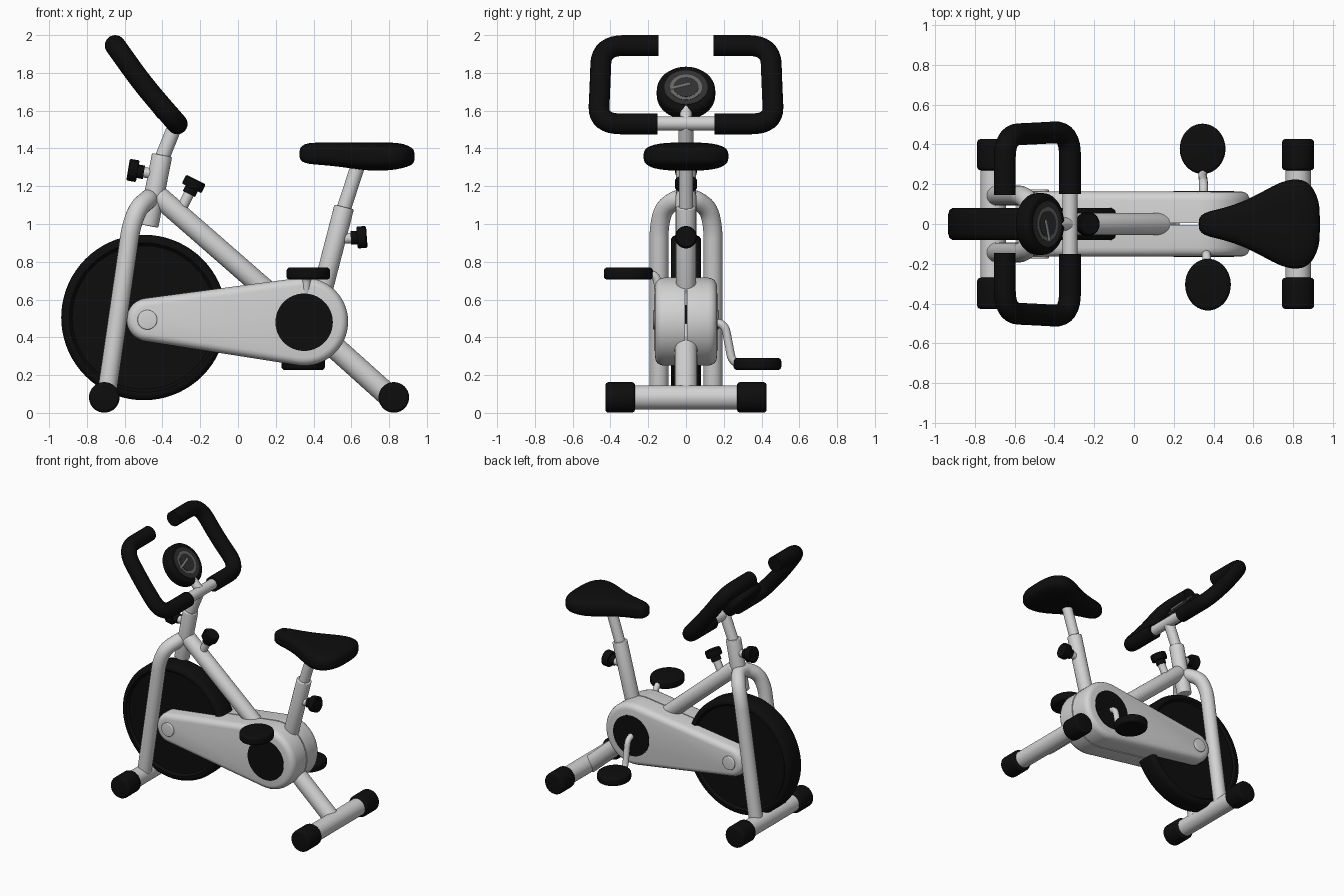
import bpy, bmesh, math
from mathutils import Vector, Matrix

if "Cube" in bpy.data.objects:
    bpy.data.objects.remove(bpy.data.objects["Cube"])

V = Vector


def material(name, v):
    m = bpy.data.materials.new(name)
    m.diffuse_color = (v, v, v, 1)
    m.use_nodes = True
    m.node_tree.nodes["Principled BSDF"].inputs["Base Color"].default_value = m.diffuse_color
    return m


WHITE = material("light grey paint", 0.65)
BLACK = material("black rubber", 0.004)
DARK = material("dark grey dial", 0.03)
MID = material("mid grey dial", 0.13)


def finish(name, bm, mat):
    bmesh.ops.recalc_face_normals(bm, faces=bm.faces)
    me = bpy.data.meshes.new(name)
    bm.to_mesh(me)
    bm.free()
    me.materials.append(mat)
    ob = bpy.data.objects.new(name, me)
    bpy.context.collection.objects.link(ob)
    bpy.ops.object.select_all(action='DESELECT')
    ob.select_set(True)
    bpy.context.view_layer.objects.active = ob
    bpy.ops.object.shade_smooth_by_angle(angle=math.radians(40))
    return ob


def skin(name, rings, mat):
    """Join a list of point rings into a closed, capped surface."""
    bm = bmesh.new()
    vs = [[bm.verts.new(p) for p in r] for r in rings]
    n = len(vs[0])
    for a, b in zip(vs, vs[1:]):
        for i in range(n):
            bm.faces.new((a[i], a[(i + 1) % n], b[(i + 1) % n], b[i]))
    bm.faces.new(vs[0])
    bm.faces.new(vs[-1])
    return finish(name, bm, mat)


def lathe(name, profile, origin, axis, mat, n=40, sy=1.0):
    """Spin (radius, height) pairs round an axis."""
    q = V((0, 0, 1)).rotation_difference(V(axis).normalized())
    rings = []
    for r, h in profile:
        rings.append([V(origin) + q @ V((r * math.cos(2 * math.pi * i / n),
                                         sy * r * math.sin(2 * math.pi * i / n), h)) for i in range(n)])
    return skin(name, rings, mat)


def puck(name, p0, p1, r, mat, b=0.0, n=40, sy=1.0):
    """Cylinder between two points with rounded rims."""
    d = V(p1) - V(p0)
    L = d.length
    if b:
        arc = [(b * math.sin(k * math.pi / 8), b * math.cos(k * math.pi / 8)) for k in range(5)]
        prof = [(r - b + s, b - c) for s, c in arc] + [(r - b + s, L - b + c) for s, c in reversed(arc)]
    else:
        prof = [(r, 0), (r, L)]
    return lathe(name, prof, p0, d, mat, n, sy)


def round_path(pts, rad, k=8):
    """Replace the corners of a polyline by smooth bends."""
    pts = [V(p) for p in pts]
    out = [pts[0]]
    for a, p, b in zip(pts, pts[1:], pts[2:]):
        r = min(rad, (a - p).length * 0.49, (b - p).length * 0.49)
        s, e = p + (a - p).normalized() * r, p + (b - p).normalized() * r
        for i in range(k + 1):
            t = i / k
            out.append(s * (1 - t) ** 2 + p * 2 * t * (1 - t) + e * t * t)
    return out + [pts[-1]]


def tube(name, pts, r, mat, bend=0.1, n=24):
    path = round_path(pts, bend)
    t0 = (path[1] - path[0]).normalized()
    u = t0.orthogonal().normalized()
    rings = []
    for i, p in enumerate(path):
        t = (path[min(i + 1, len(path) - 1)] - path[max(i - 1, 0)]).normalized()
        u = t0.rotation_difference(t) @ u
        t0 = t
        w = t.cross(u)
        rings.append([p + r * (u * math.cos(a) + w * math.sin(a))
                      for a in (2 * math.pi * j / n for j in range(n))])
    return skin(name, rings, mat)


# Flywheel with raised rim
half = [(0.38, 0.062), (0.395, 0.08), (0.415, 0.08), (0.43, 0.07), (0.438, 0.045)]
lathe("flywheel", [(0.03, -0.062)] + [(r, -h) for r, h in half] + half[::-1] + [(0.03, 0.062)],
      (-0.498, 0, 0.505), (0, 1, 0), BLACK, 72)

# Drive case: two teardrop halves with a seam, discs and axle bosses
A, RA, B, RB = V((-0.475, 0.493)), 0.115, V((0.35, 0.483)), 0.233
tilt = math.acos((RA - RB) / (B - A).length)
outline = []
for c, r, a0, a1 in ((B, RB, -tilt, tilt), (A, RA, tilt, 2 * math.pi - tilt)):
    a0, a1 = (a0 + 0, a1) if c is A else (-(tilt), tilt)
    outline += [(c.x + r * math.cos(a0 + (a1 - a0) * i / 32),
                 c.y + r * math.sin(a0 + (a1 - a0) * i / 32)) for i in range(33)]
for s, side in ((-1, "near"), (1, "far")):
    rings = []
    for inset, y in ((0, 0.004), (0, 0.118), (0.004, 0.136), (0.013, 0.151), (0.027, 0.16), (0.042, 0.163)):
        ring = []
        for i, (x, z) in enumerate(outline):
            c, r = (B, RB) if i < 33 else (A, RA)
            p = c + (V((x, z)) - c) * (1 - inset / r)
            ring.append((p.x, s * y, p.y))
        rings.append(ring)
    skin(side + "_case_half", rings, WHITE)
    puck(side + "_crank_disc", (0.35, s * 0.15, 0.48), (0.35, s * 0.167, 0.48), 0.152, BLACK, n=56)
    puck(side + "_axle_boss", (-0.48, s * 0.15, 0.493), (-0.48, s * 0.174, 0.493), 0.052, WHITE, 0.006)

# Front fork: an arched tube straddling the wheel
side_pts = [(-0.695, 0.143, 0.10), (-0.567, 0.143, 0.98), (-0.53, 0.12, 1.085), (-0.47, 0.04, 1.135)]
tube("front_fork", side_pts + [(x, -y, z) for x, y, z in reversed(side_pts)], 0.05, WHITE, 0.08)

# Feet with rubber end caps
for name, x in (("front", -0.708), ("rear", 0.825)):
    puck(name + "_foot_bar", (x, -0.4, 0.082), (x, 0.4, 0.082), 0.064, WHITE)
    for s in (-1, 1):
        puck(name + "_foot_cap", (x, s * 0.27, 0.082), (x, s * 0.427, 0.082), 0.081, BLACK, 0.018)

# Frame tubes
puck("rear_leg", (0.42, 0, 0.43), (0.815, 0, 0.075), 0.06, WHITE)
puck("main_tube", (-0.43, 0, 1.155), (0.2, 0, 0.605), 0.056, WHITE, 0.02)
puck("head_sleeve", (-0.475, 0, 0.99), (-0.402, 0, 1.365), 0.054, WHITE, 0.006)
puck("handlebar_stem", (-0.41, 0, 1.33), (-0.325, 0, 1.54), 0.039, WHITE)
puck("seat_sleeve", (0.43, 0, 0.58), (0.562, 0, 1.09), 0.053, WHITE, 0.006)
puck("seat_post", (0.55, 0, 1.05), (0.645, 0, 1.34), 0.038, WHITE)


# Adjustment knobs: pale shaft, stepped black grip
def knob(name, base, tip):
    base, tip = V(base), V(tip)
    d = (tip - base).normalized()
    puck(name + "_shaft", base, tip - d * 0.04, 0.028, WHITE)
    lathe(name + "_grip", [(0.036, -0.085), (0.036, -0.052), (0.054, -0.052), (0.058, -0.046),
                           (0.058, -0.006), (0.052, 0)], tip, d, BLACK)


knob("frame_knob", (-0.31, 0, 1.06), (-0.222, 0, 1.235))
knob("head_knob", (-0.43, 0, 1.262), (-0.582, 0, 1.288))
knob("seat_knob", (0.52, 0, 0.92), (0.682, 0, 0.932))

# Seat: rounded sections along x (x, half width, bottom, top)
sections = [(0.325, 0.02, 1.35, 1.39), (0.335, 0.045, 1.33, 1.415), (0.37, 0.063, 1.317, 1.43),
            (0.45, 0.08, 1.312, 1.432), (0.55, 0.112, 1.302, 1.432), (0.65, 0.165, 1.286, 1.432),
            (0.74, 0.215, 1.28, 1.432), (0.82, 0.232, 1.285, 1.432), (0.88, 0.212, 1.297, 1.425),
            (0.92, 0.15, 1.312, 1.405), (0.936, 0.08, 1.33, 1.385)]


def power(v):
    return math.copysign(abs(v) ** 0.65, v)


rings = []
for x, w, z0, z1 in sections:
    rings.append([(x, w * power(math.cos(a)), (z0 + z1) / 2 + (z1 - z0) / 2 * power(math.sin(a)))
                  for a in (2 * math.pi * i / 32 for i in range(32))])
seat = skin("seat", rings, BLACK)
seat.modifiers.new("smooth", 'SUBSURF').levels = 1

# Handlebar: pale cross bar and two looped black grips
puck("handlebar_cross_bar", (-0.322, -0.2, 1.532), (-0.322, 0.2, 1.532), 0.038, WHITE)
for s, side in ((-1, "near"), (1, "far")):
    tube(side + "_handlebar_grip", [(-0.322, s * 0.15, 1.53), (-0.322, s * 0.465, 1.53),
                                    (-0.50, s * 0.455, 1.735), (-0.65, s * 0.448, 1.945),
                                    (-0.65, s * 0.145, 1.945)], 0.055, BLACK, 0.12)

# Display unit on a short mount, with a layered dial
nrm = V((0.78, 0, 0.62)).normalized()
mid = V((-0.465, 0, 1.70))
up = V((-nrm.z, 0, nrm.x))
puck("display_mount", (-0.325, 0, 1.54), mid - up * 0.08, 0.032, WHITE)
puck("display_body", mid - nrm * 0.055, mid + nrm * 0.035, 0.155, BLACK, 0.025, 48)
face = mid + nrm * 0.03
puck("dial_face", face, face + nrm * 0.008, 0.115, DARK)
puck("dial_ring", face, face + nrm * 0.010, 0.085, MID)
puck("dial_centre", face, face + nrm * 0.012, 0.066, DARK)
c = face + nrm * 0.012
tube("dial_needle", [c + V((0, -0.085, 0)) - up * 0.012, c + V((0, 0.02, 0)) + up * 0.02], 0.007, WHITE, n=8)

# Crank arms and pedals (the set sits slightly towards +y)
tube("far_crank", [(0.35, 0.1, 0.48), (0.35, 0.205, 0.475), (0.345, 0.245, 0.265), (0.345, 0.33, 0.258)],
     0.022, WHITE, 0.05, 16)
tube("near_crank", [(0.35, -0.05, 0.48), (0.355, -0.125, 0.48), (0.365, -0.155, 0.735), (0.37, -0.25, 0.738)],
     0.022, WHITE, 0.05, 16)
puck("far_pedal", (0.345, 0.378, 0.227), (0.345, 0.378, 0.291), 0.115, BLACK, 0.018, sy=1.1)
puck("near_pedal", (0.372, -0.305, 0.705), (0.372, -0.305, 0.77), 0.115, BLACK, 0.018, sy=1.13)
